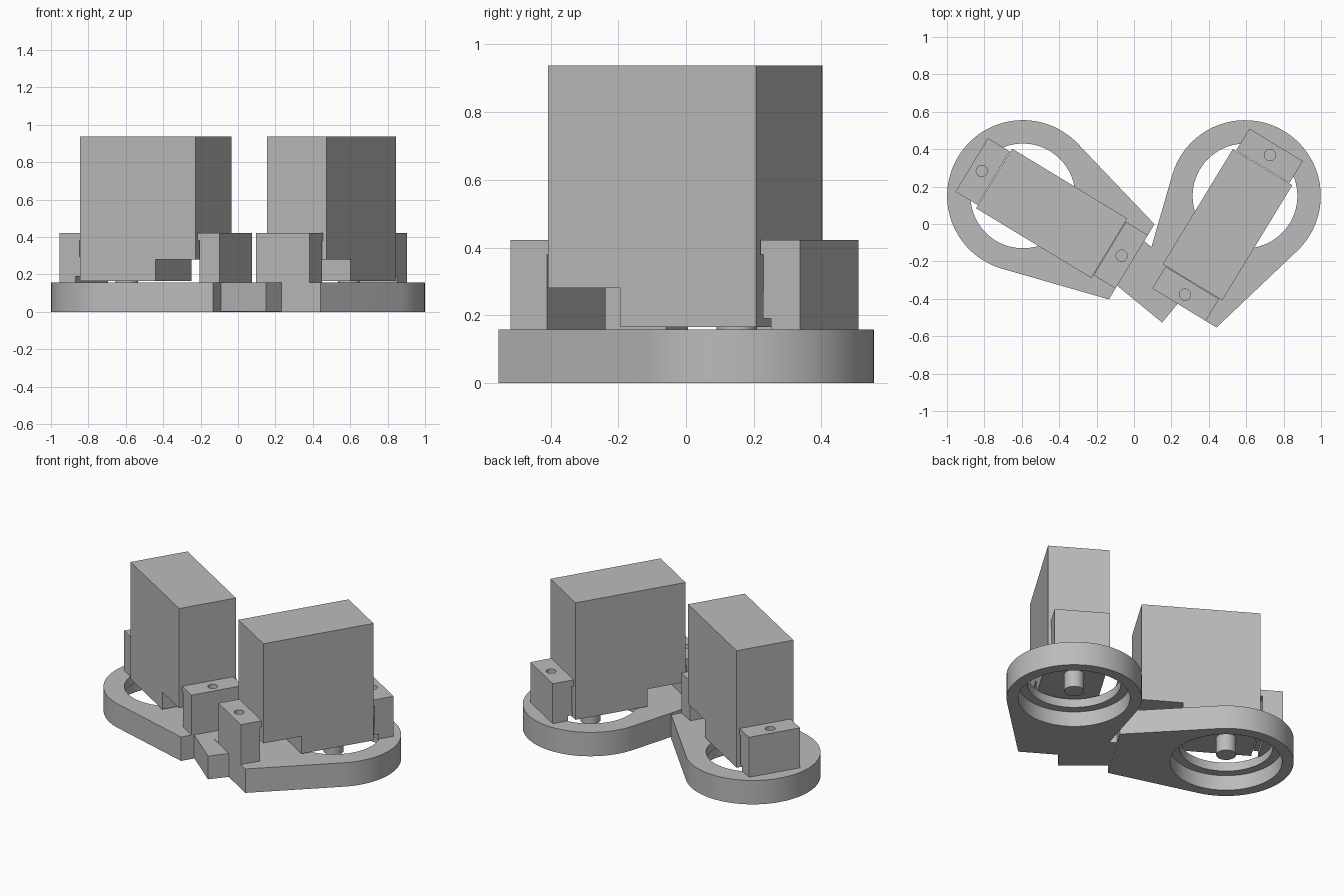
import bpy, bmesh
from math import pi, cos, sin, acos, atan2, hypot, radians
from mathutils import Matrix, Vector

cube = bpy.data.objects.get("Cube")
if cube:
    bpy.data.objects.remove(cube, do_unlink=True)

grey = bpy.data.materials.new("plain_grey")
grey.use_nodes = True
grey.diffuse_color = (0.5, 0.5, 0.5, 1)
grey.node_tree.nodes["Principled BSDF"].inputs["Base Color"].default_value = (0.5, 0.5, 0.5, 1)


def prism(name, base, height, place, smooth=False):
    """Extrude a planar outline along a vector."""
    bm = bmesh.new()
    face = bm.faces.new([bm.verts.new(p) for p in base])
    out = bmesh.ops.extrude_face_region(bm, geom=[face])
    moved = [v for v in out["geom"] if isinstance(v, bmesh.types.BMVert)]
    bmesh.ops.translate(bm, verts=moved, vec=height)
    bmesh.ops.recalc_face_normals(bm, faces=bm.faces)
    mesh = bpy.data.meshes.new(name)
    bm.to_mesh(mesh)
    bm.free()
    obj = bpy.data.objects.new(name, mesh)
    bpy.context.collection.objects.link(obj)
    obj.matrix_world = place
    mesh.materials.append(grey)
    if smooth:
        smooth_edges(obj)
    return obj


def select(obj):
    bpy.ops.object.select_all(action="DESELECT")
    obj.select_set(True)
    bpy.context.view_layer.objects.active = obj


def smooth_edges(obj):
    select(obj)
    bpy.ops.object.shade_smooth_by_angle(angle=radians(30))


def cylinder(name, u, radius, z0, z1, place, sides=64, smooth=False):
    ring = [(u + radius * cos(2 * pi * i / sides), radius * sin(2 * pi * i / sides), z0)
            for i in range(sides)]
    return prism(name, ring, (0, 0, z1 - z0), place, smooth)


def side_profile(name, profile, half_width, place):
    """Extrude a length/height profile across the width."""
    return prism(name, [(u, -half_width, z) for u, z in profile],
                 (0, 2 * half_width, 0), place)


def cut(obj, cutter):
    bpy.context.view_layer.update()
    mod = obj.modifiers.new("cut", "BOOLEAN")
    mod.operation = "DIFFERENCE"
    mod.solver = "EXACT"
    mod.object = cutter
    select(obj)
    bpy.ops.object.modifier_apply(modifier=mod.name)
    bpy.data.objects.remove(cutter, do_unlink=True)


PLATE_TOP = 0.158
RING_U, RING_R = -0.18, 0.405      # ring centre along the arm, outer radius
TIP_U, TIP_V = 0.5, 0.235          # corners of the flat end


def build_arm(side, x, y, angle):
    place = Matrix.Translation((x, y, 0)) @ Matrix.Rotation(radians(angle), 4, "Z")

    # Teardrop plate: arc joined by tangents to the flat end
    du = TIP_U - RING_U
    start = atan2(TIP_V, du) + acos(RING_R / hypot(du, TIP_V))
    steps = 72
    arc = [start + (2 * pi - 2 * start) * i / steps for i in range(steps + 1)]
    outline = [(RING_U + RING_R * cos(a), RING_R * sin(a), 0) for a in arc]
    outline += [(TIP_U, -TIP_V, 0), (TIP_U, TIP_V, 0)]
    plate = prism(side + "_plate", outline, (0, 0, PLATE_TOP), place)
    cut(plate, cylinder("cutter", RING_U, 0.28, -0.1, 0.3, place))
    cut(plate, cylinder("cutter", RING_U, 0.335, -0.1, 0.1, place))
    smooth_edges(plate)

    # Motor body, raised at the end nearest the joint
    body = [(-0.36, 0.165), (0.11, 0.165), (0.11, 0.28), (0.36, 0.28),
            (0.36, 0.938), (-0.36, 0.938)]
    side_profile(side + "_motor_body", body, 0.186, place)
    cylinder(side + "_motor_shaft", RING_U, 0.06, 0.05, 0.17, place, 32, True)

    # Mounting blocks with blind screw holes
    inner = [(0.375, 0.15), (0.375, 0.38), (0.363, 0.38), (0.363, 0.422), (0.5, 0.422), (0.5, 0.15)]
    outer = [(-0.4, 0.15), (-0.4, 0.19), (-0.372, 0.19)] + [(-u, z) for u, z in inner[1:]]
    for label, profile, u in (("inner", inner, 0.437), ("outer", outer, -0.437)):
        block = side_profile(f"{side}_{label}_mount", profile, 0.167, place)
        cut(block, cylinder("cutter", u, 0.03, 0.3, 0.5, place, 24))
        smooth_edges(block)


build_arm("right", -0.44, 0.057, -31.2)
build_arm("left", 0.5, -0.004, 238.7)

# Link joining the two plates
link_place = Matrix.Translation((0.095, -0.303, 0)) @ Matrix.Rotation(radians(-39.4), 4, "Z")
side_profile("plate_link", [(-0.185, 0.002), (0.185, 0.002), (0.185, 0.156), (-0.185, 0.156)],
             0.138, link_place)
